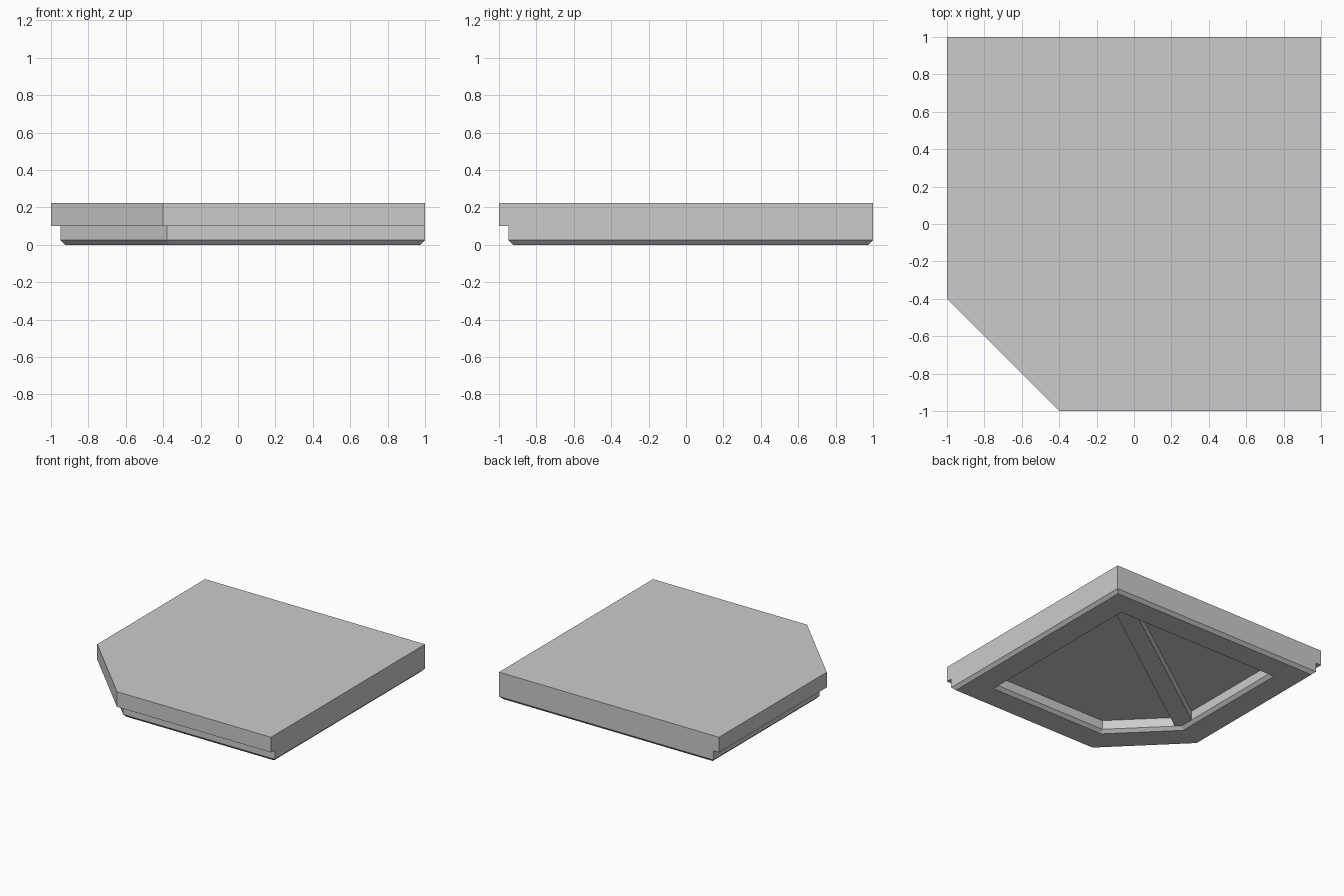
import bpy, bmesh, math
from mathutils import Vector

cube = bpy.data.objects.get("Cube")
if cube:
    bpy.data.objects.remove(cube, do_unlink=True)

grey = bpy.data.materials.new("light_grey")
grey.use_nodes = True
colour = (0.6, 0.6, 0.6, 1)
grey.diffuse_color = colour
grey.node_tree.nodes["Principled BSDF"].inputs["Base Color"].default_value = colour


def pentagon(low, diagonal, inset, z):
    """Square outline with the front -x corner cut off, moved inwards by inset."""
    a, b = low + inset, 1 - inset
    c = diagonal + inset * math.sqrt(2)
    return [Vector(p) for p in ((c - a, a, z), (b, a, z), (b, b, z), (a, b, z), (a, c - a, z))]


def add_loops(name, loops, ring=False):
    """Bridge matching outlines; close as a ring or with end caps."""
    bm = bmesh.new()
    rows = [[bm.verts.new(p) for p in loop] for loop in loops]
    pairs = list(zip(rows, rows[1:]))
    if ring:
        pairs.append((rows[-1], rows[0]))
    else:
        bm.faces.new(rows[0])
        bm.faces.new(rows[-1])
    for r, s in pairs:
        n = len(r)
        for i in range(n):
            j = (i + 1) % n
            bm.faces.new((r[i], r[j], s[j], s[i]))
    bmesh.ops.recalc_face_normals(bm, faces=bm.faces)
    mesh = bpy.data.meshes.new(name)
    bm.to_mesh(mesh)
    bm.free()
    mesh.materials.append(grey)
    obj = bpy.data.objects.new(name, mesh)
    bpy.context.collection.objects.link(obj)
    return obj


# Top slab
UNDER, TOP = 0.1, 0.225
add_loops("top_slab", [pentagon(-1, -1.4, 0, z) for z in (UNDER, TOP)])

# Frame below the slab, set back on the cut sides, chamfered inside and out
section = [(0, UNDER), (0, 0.025), (0.025, 0), (0.225, 0), (0.25, 0.025), (0.25, UNDER)]
add_loops("lower_frame", [pentagon(-0.95, -1.329, d, z) for d, z in section], ring=True)

# Brace across the recess, its ends buried in the frame
start, end = Vector((0.83, 0.835, 0)), Vector((-0.78, -0.305, 0))
along = (end - start).normalized()
side = Vector((-along.y, along.x, 0)) * 0.073
outline = (start + side, end + side, end - side, start - side)
add_loops("diagonal_brace", [[p + Vector((0, 0, z)) for p in outline] for z in (0.025, UNDER)])
